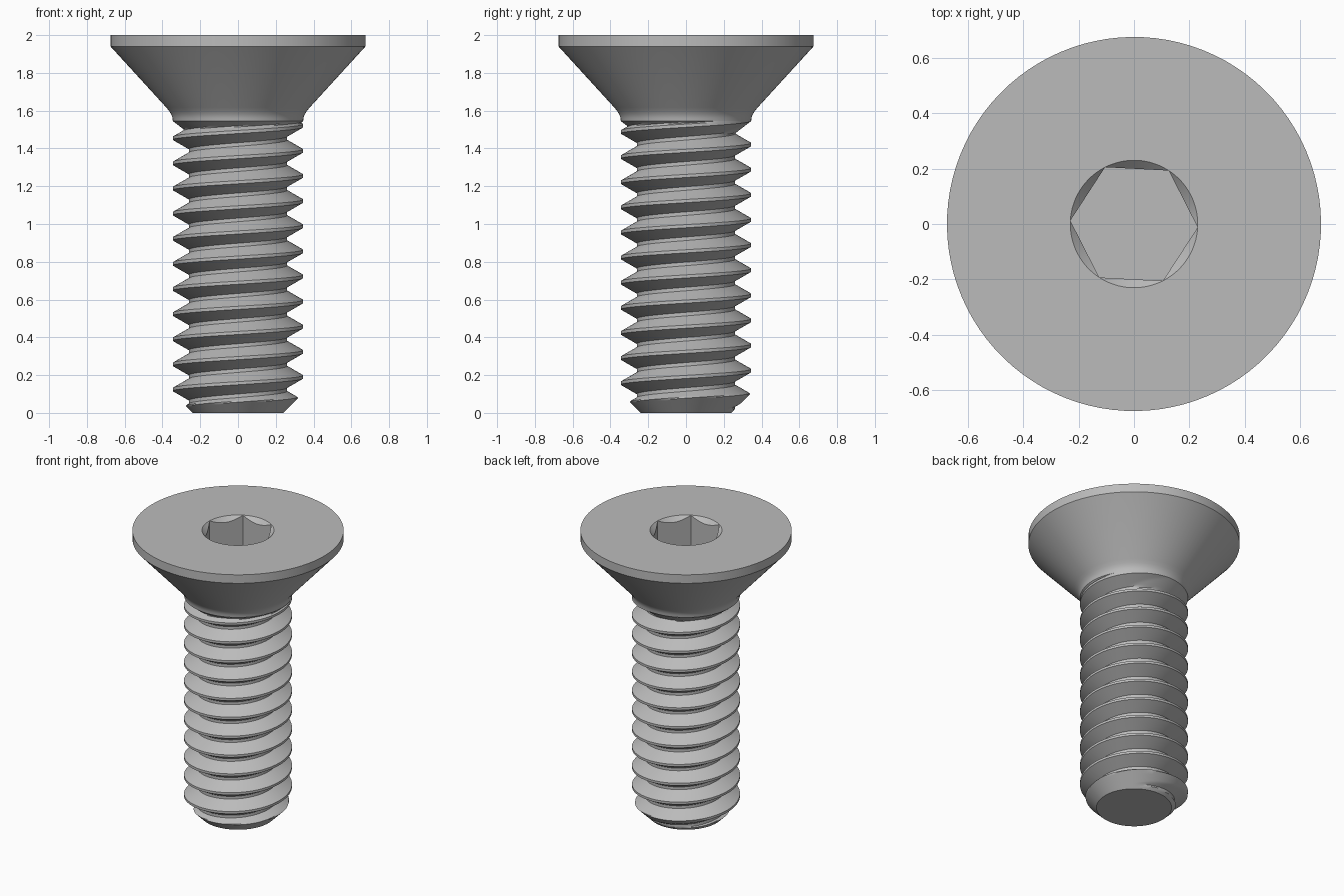
import bpy, bmesh, math

if "Cube" in bpy.data.objects:
    bpy.data.objects.remove(bpy.data.objects["Cube"], do_unlink=True)

SEG = 96                    # segments per turn
TURN = math.radians(-3)     # rotation of the hex socket
PITCH, CREST, ROOT = 0.133, 0.345, 0.26
NECK_Z, TIP_R = 1.545, 0.24

steel = bpy.data.materials.new("grey steel")
steel.use_nodes = True
GREY = (0.5, 0.5, 0.5, 1)
steel.diffuse_color = GREY
steel.node_tree.nodes["Principled BSDF"].inputs["Base Color"].default_value = GREY


def finish(bm, name):
    bmesh.ops.remove_doubles(bm, verts=bm.verts, dist=1e-5)
    bmesh.ops.dissolve_degenerate(bm, dist=1e-6, edges=bm.edges)
    bmesh.ops.recalc_face_normals(bm, faces=bm.faces)
    mesh = bpy.data.meshes.new(name)
    bm.to_mesh(mesh)
    bm.free()
    mesh.materials.append(steel)
    obj = bpy.data.objects.new(name, mesh)
    bpy.context.collection.objects.link(obj)
    bpy.ops.object.select_all(action="DESELECT")
    obj.select_set(True)
    bpy.context.view_layer.objects.active = obj
    bpy.ops.object.shade_smooth_by_angle(angle=math.radians(28))


def polar(bm, r, a, z):
    return bm.verts.new((r * math.cos(a), r * math.sin(a), z))


def skin(bm, rows, closed):
    # quads between neighbouring rows of vertices
    for a, b in zip(rows, rows[1:]):
        for i in range(len(a) if closed else len(a) - 1):
            j = (i + 1) % len(a)
            bm.faces.new((a[i], a[j], b[j], b[i]))


# Countersunk head with fillet, rim and chamfered hex socket
RIM, FLOOR_Z = 0.23, 1.7


def hex_radius(i):
    a = (i * 360 / SEG) % 60 - 30
    return RIM * math.cos(math.pi / 6) / math.cos(math.radians(a))


profile = [(CREST, NECK_Z), (0.347, 1.562), (0.353, 1.58), (0.364, 1.597),
           (0.38, 1.617), (0.675, 1.94), (0.675, 2), (RIM, 2)]
bm = bmesh.new()
angles = [TURN + math.tau * i / SEG for i in range(SEG)]
rings = [[polar(bm, r, a, z) for a in angles] for r, z in profile]
rings.append([polar(bm, hex_radius(i), a, 2 - (RIM - hex_radius(i)))
              for i, a in enumerate(angles)])
rings.append([polar(bm, hex_radius(i), a, FLOOR_Z) for i, a in enumerate(angles)])
skin(bm, rings, True)
bm.faces.new(rings[-1])
finish(bm, "countersunk_head")

# Threaded shank: one spiral strip, trimmed by the tip chamfer and the runout
SUB = 8
half_crest, half_root = PITCH / 16, PITCH / 14
flank = PITCH / 2 - half_crest - half_root
rise = [(half_root + flank * k / SUB, ROOT + (CREST - ROOT) * k / SUB)
        for k in range(SUB + 1)]
tooth = [(0, ROOT)] + rise + [(PITCH - d, r) for d, r in reversed(rise)] + [(PITCH, ROOT)]

bm = bmesh.new()
turns = math.ceil(NECK_Z / PITCH) + 2
start = 1.454 - PITCH * 12.5    # root height at the left side of the front
rows = []
for i in range(turns * SEG + 1):
    a = math.pi + math.tau * i / SEG
    row = []
    for dz, r in tooth:
        z = min(max(start + PITCH * i / SEG + dz, 0), NECK_Z)
        r = max(r, CREST - 1.3 * (NECK_Z - z))
        row.append(polar(bm, min(r, TIP_R + z), a, z))
    rows.append(row)
skin(bm, rows, False)
bmesh.ops.remove_doubles(bm, verts=bm.verts, dist=1e-5)
bmesh.ops.dissolve_degenerate(bm, dist=1e-6, edges=bm.edges)

# Flat tip
tip = [e for e in bm.edges if e.is_boundary and all(v.co.z < 1e-4 for v in e.verts)]
bmesh.ops.holes_fill(bm, edges=tip, sides=0)
finish(bm, "threaded_shank")
